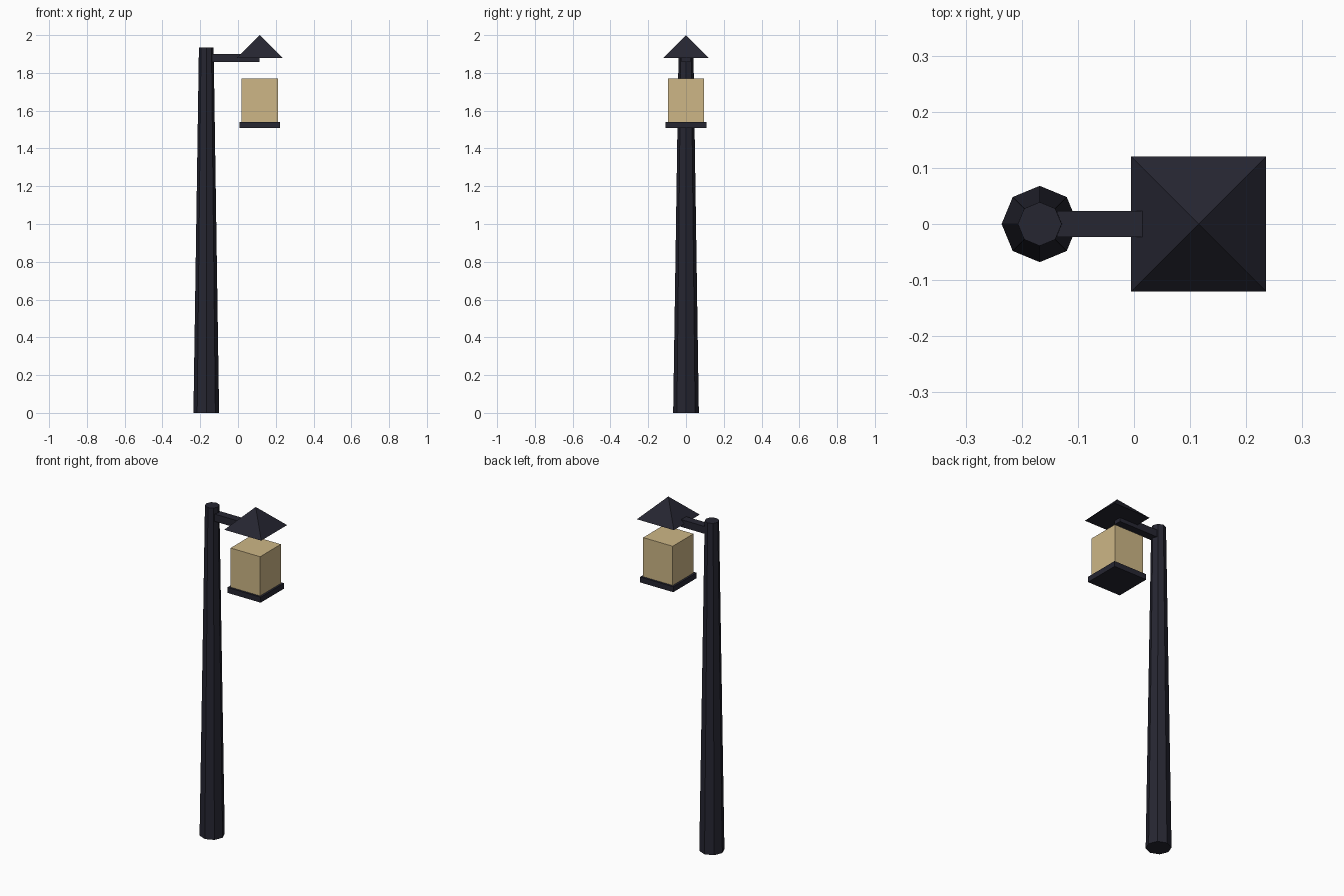
import bpy
import math

if "Cube" in bpy.data.objects:
    bpy.data.objects.remove(bpy.data.objects["Cube"])


def material(name, rgb):
    m = bpy.data.materials.new(name)
    m.diffuse_color = (*rgb, 1.0)
    m.use_nodes = True
    m.node_tree.nodes["Principled BSDF"].inputs["Base Color"].default_value = m.diffuse_color
    return m


iron = material("dark_iron", (0.019, 0.019, 0.031))
glow = material("warm_glass", (0.61, 0.47, 0.24))


def finish(name, mat):
    ob = bpy.context.object
    ob.name = name
    ob.data.materials.append(mat)
    return ob


def box(name, x0, x1, half_y, z0, z1, mat):
    bpy.ops.mesh.primitive_cube_add(size=1, location=((x0 + x1) / 2, 0, (z0 + z1) / 2))
    ob = finish(name, mat)
    ob.scale = (x1 - x0, 2 * half_y, z1 - z0)
    bpy.ops.object.transform_apply(location=False, rotation=False, scale=True)
    return ob


def frustum(name, sides, r0, r1, x, z0, z1, turn, mat):
    bpy.ops.mesh.primitive_cone_add(vertices=sides, radius1=r0, radius2=r1, depth=z1 - z0,
                                    location=(x, 0, (z0 + z1) / 2), rotation=(0, 0, turn))
    return finish(name, mat)


POLE_X, LAMP_X = -0.168, 0.115

# Tapered octagonal pole and square arm
frustum("pole", 8, 0.068, 0.039, POLE_X, 0, 1.935, 0, iron)
box("arm", POLE_X, LAMP_X, 0.023, 1.857, 1.9, iron)

# Pyramid roof
frustum("lantern_roof", 4, 0.12 * math.sqrt(2), 0, LAMP_X, 1.88, 2.0, math.pi / 4, iron)

# Lantern body and its base plate
box("lantern_glass", LAMP_X - 0.096, LAMP_X + 0.096, 0.096, 1.54, 1.77, glow)
box("lantern_base", LAMP_X - 0.108, LAMP_X + 0.108, 0.108, 1.508, 1.54, iron)
